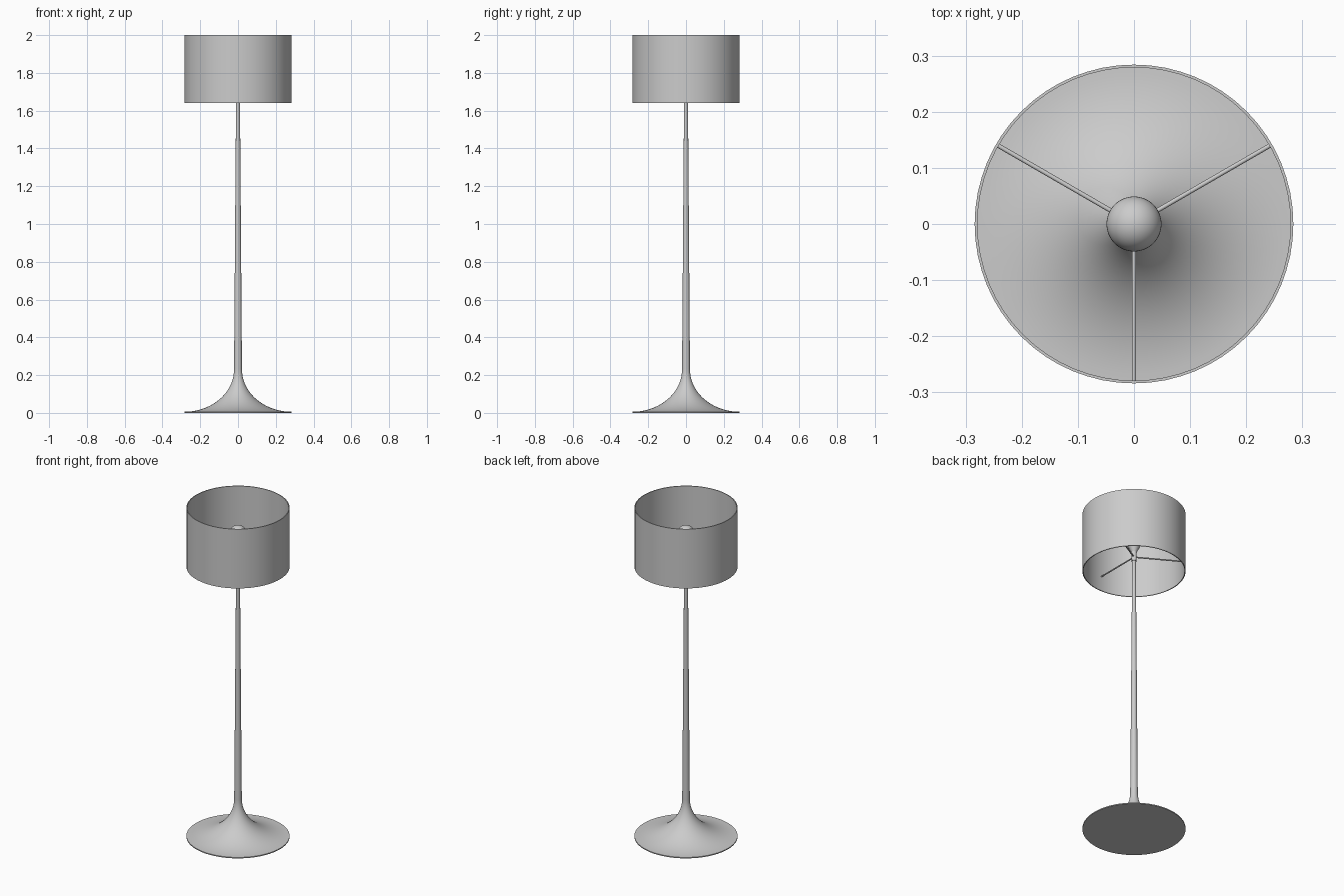
import bpy
from math import sin, cos, pi, radians

cube = bpy.data.objects.get("Cube")
if cube:
    bpy.data.objects.remove(cube, do_unlink=True)


def smooth(obj, angle=35):
    bpy.ops.object.select_all(action="DESELECT")
    obj.select_set(True)
    bpy.context.view_layer.objects.active = obj
    bpy.ops.object.shade_smooth_by_angle(angle=radians(angle))


def lathe(name, profile, segments=64, closed=False):
    """Revolve (radius, z) points around z; points on the axis become poles."""
    verts, faces, rings = [], [], []
    for r, z in profile:
        count = 1 if r < 1e-6 else segments
        rings.append([len(verts) + i for i in range(count)])
        for i in range(count):
            a = 2 * pi * i / segments
            verts.append((r * cos(a), r * sin(a), z))
    pairs = list(zip(rings, rings[1:]))
    if closed:
        pairs.append((rings[-1], rings[0]))
    for low, high in pairs:
        for i in range(segments):
            j = (i + 1) % segments
            quad = [low[i % len(low)], low[j % len(low)],
                    high[j % len(high)], high[i % len(high)]]
            faces.append(list(dict.fromkeys(quad)))
    mesh = bpy.data.meshes.new(name)
    mesh.from_pydata(verts, [], faces)
    obj = bpy.data.objects.new(name, mesh)
    bpy.context.collection.objects.link(obj)
    smooth(obj)
    return obj


RADIUS = 0.284
STEM = 0.021
FLARE_TOP = 0.23
LIP = 0.006
ARM_Z = 1.73

# Trumpet base: flat underside, thin lip, quarter-ellipse flare
flare = []
for i in range(25):
    t = pi / 2 * i / 24
    flare.append((RADIUS - (RADIUS - STEM) * sin(t),
                  FLARE_TOP - (FLARE_TOP - LIP) * cos(t)))
lathe("base", [(0, 0), (RADIUS, 0)] + flare + [(0, FLARE_TOP)])

# Tapered pole
lathe("pole", [(0, FLARE_TOP), (STEM, FLARE_TOP), (0.01, 1.71), (0, 1.71)], 32)

# Lamp socket
lathe("socket", [(0, 1.705), (0.015, 1.705), (0.015, 1.765), (0, 1.765)], 32)

# Bulb: narrow neck widening into a globe
BULB_R, BULB_Z = 0.049, 1.84
globe = []
for i in range(17):
    a = radians(-30 + 120 * i / 16)
    globe.append((BULB_R * cos(a), BULB_Z + BULB_R * sin(a)))
lathe("bulb", [(0, 1.76), (0.014, 1.76)] + globe, 48)

# Open drum shade with wall thickness
INNER = RADIUS - 0.005
lathe("shade", [(RADIUS, 1.64), (RADIUS, 2), (INNER, 2), (INNER, 1.64)],
      closed=True)

# Three spokes holding the shade
for n, angle in enumerate((30, 150, 270), 1):
    a = radians(angle)
    start, end = 0.008, INNER + 0.002
    mid = (start + end) / 2
    bpy.ops.mesh.primitive_cylinder_add(
        vertices=12, radius=0.004, depth=end - start,
        location=(mid * cos(a), mid * sin(a), ARM_Z), rotation=(0, pi / 2, a))
    arm = bpy.context.object
    arm.name = f"shade_arm_{n}"
    smooth(arm)
